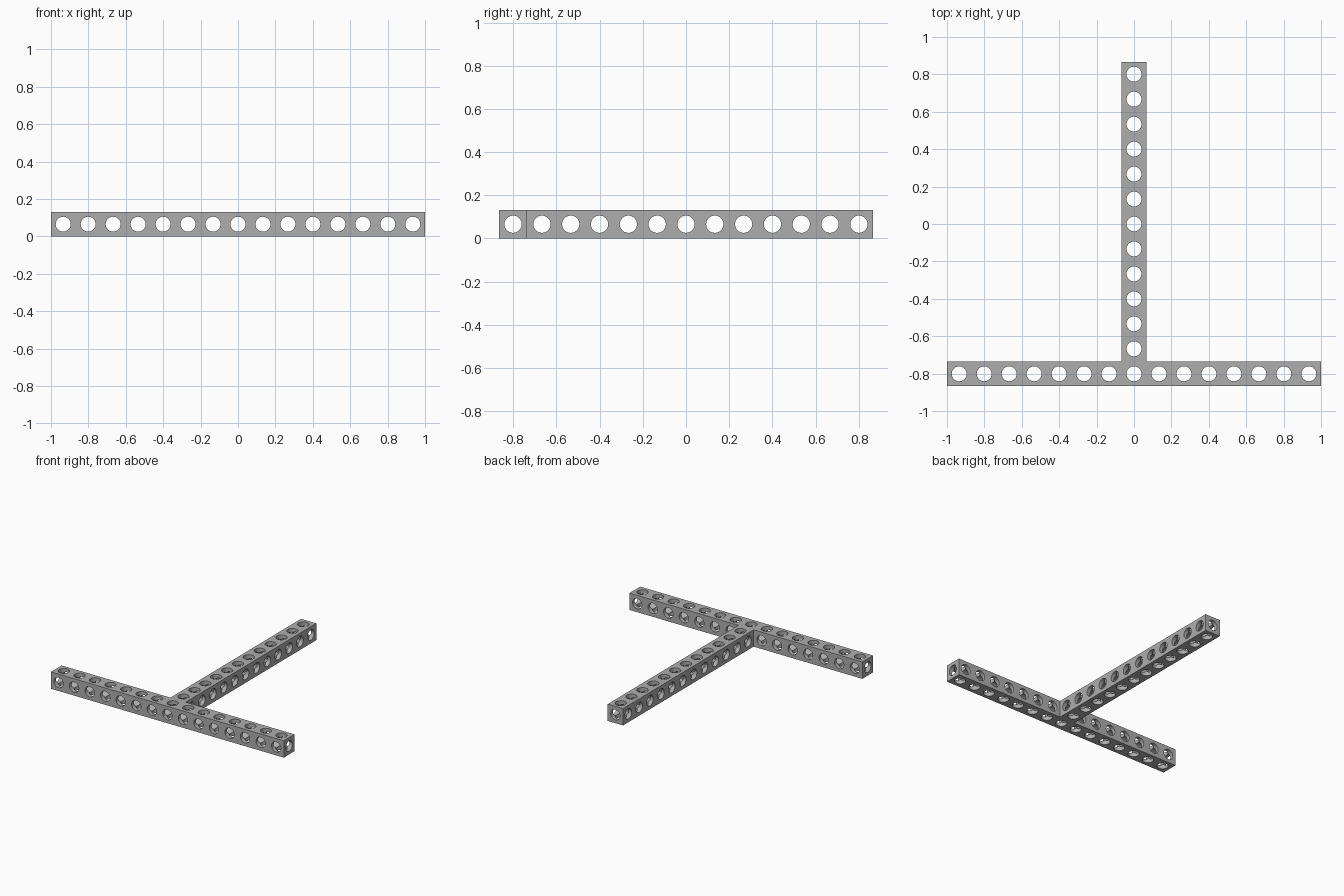
import bpy, bmesh, math
from mathutils import Matrix, Vector

cube = bpy.data.objects.get("Cube")
if cube:
    bpy.data.objects.remove(cube, do_unlink=True)

PITCH = 0.1335          # spacing between holes
WIDTH = 0.131           # beam thickness
RADIUS = 0.04           # hole radius
BAR_Y = -6 * PITCH      # centre line of the crossbar
END_Y = 6 * PITCH + WIDTH / 2
MID_Z = WIDTH / 2

grey = bpy.data.materials.new("mid grey")
grey.use_nodes = True
colour = (0.42, 0.42, 0.42, 1)
grey.diffuse_color = colour
grey.node_tree.nodes["Principled BSDF"].inputs["Base Color"].default_value = colour


def make_object(name, bm):
    mesh = bpy.data.meshes.new(name)
    bm.to_mesh(mesh)
    bm.free()
    mesh.materials.append(grey)
    obj = bpy.data.objects.new(name, mesh)
    bpy.context.collection.objects.link(obj)
    return obj


def make_cutter(name, axis, holes):
    """Row of separate cylinders along one axis; holes = (centre, length)."""
    bm = bmesh.new()
    turn = Vector((0, 0, 1)).rotation_difference(axis).to_matrix().to_4x4()
    for centre, length in holes:
        bmesh.ops.create_cone(bm, cap_ends=True, segments=32, radius1=RADIUS,
                              radius2=RADIUS, depth=length,
                              matrix=Matrix.Translation(centre) @ turn)
    obj = make_object(name, bm)
    obj.hide_render = True
    return obj


# Solid T outline, extruded upward
half = WIDTH / 2
right_side = [(1, BAR_Y - half), (1, BAR_Y + half), (half, BAR_Y + half), (half, END_Y)]
outline = right_side + [(-x, y) for x, y in reversed(right_side)]
bm = bmesh.new()
base = bm.faces.new([bm.verts.new((x, y, 0)) for x, y in outline])
extruded = bmesh.ops.extrude_face_region(bm, geom=[base])
top = [v for v in extruded["geom"] if isinstance(v, bmesh.types.BMVert)]
bmesh.ops.translate(bm, verts=top, vec=(0, 0, WIDTH))
bmesh.ops.recalc_face_normals(bm, faces=bm.faces)
beam = make_object("perforated_t_beam", bm)

# Holes through each direction, with a bore along the full length of each arm
bar = [Vector((i * PITCH, BAR_Y, MID_Z)) for i in range(-7, 8)]
stem = [Vector((0, i * PITCH, MID_Z)) for i in range(-5, 7)]
short = WIDTH * 1.5
stem_bore = (Vector((0, 0, MID_Z)), 2)
bar_bore = (Vector((0, BAR_Y, MID_Z)), 2.2)
cutters = [
    make_cutter("vertical_holes", Vector((0, 0, 1)), [(p, short) for p in bar + stem]),
    make_cutter("front_holes", Vector((0, 1, 0)),
                [(p, short) for p in bar if abs(p.x) > half] + [stem_bore]),
    make_cutter("side_holes", Vector((1, 0, 0)), [(p, short) for p in stem] + [bar_bore]),
]

bpy.ops.object.select_all(action="DESELECT")
bpy.context.view_layer.objects.active = beam
beam.select_set(True)
for cutter in cutters:
    cut = beam.modifiers.new(cutter.name, "BOOLEAN")
    cut.operation = "DIFFERENCE"
    cut.solver = "EXACT"
    cut.object = cutter
    bpy.ops.object.modifier_apply(modifier=cut.name)
    bpy.data.objects.remove(cutter, do_unlink=True)

bpy.ops.object.shade_smooth_by_angle(angle=math.radians(30))
